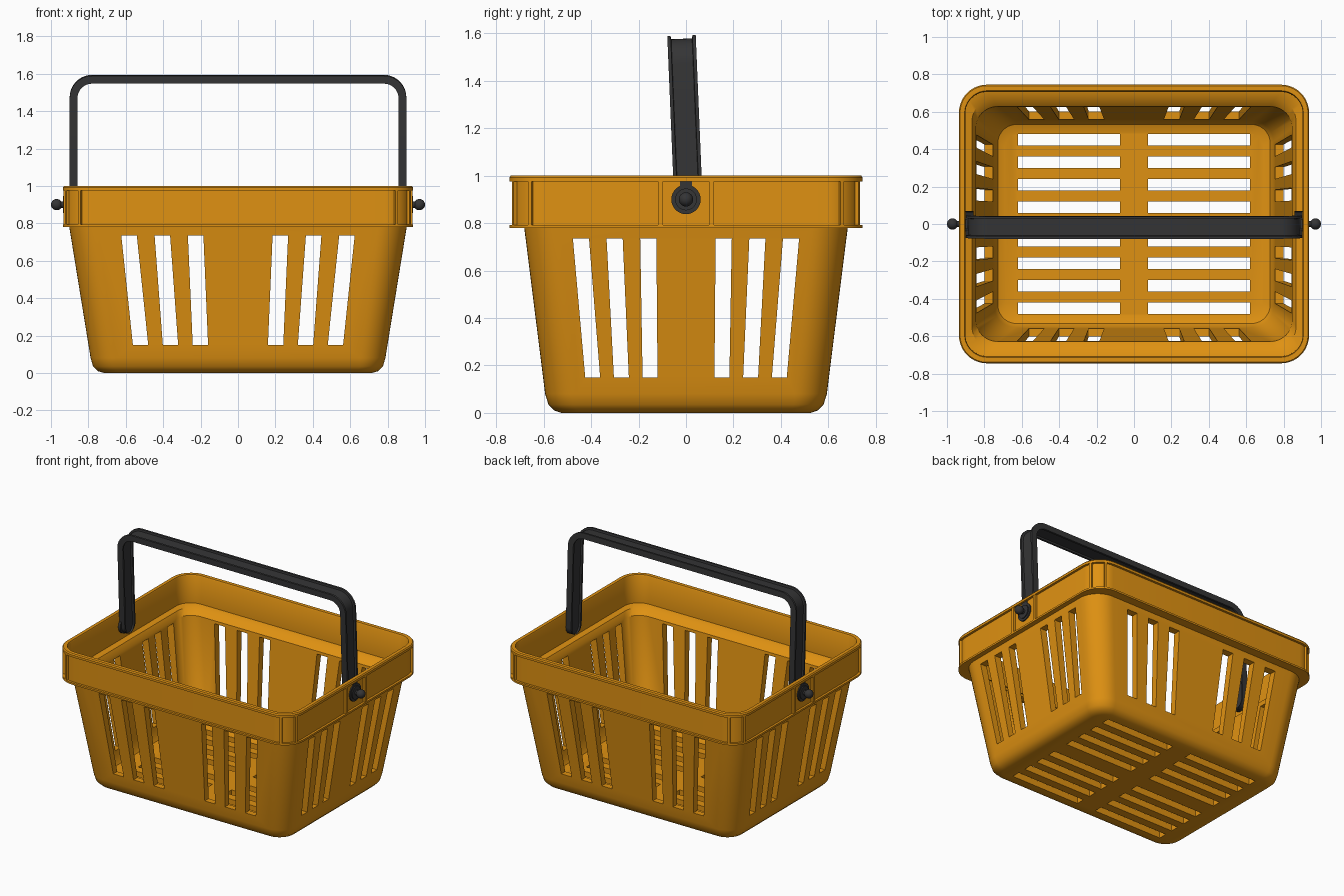
import bpy, bmesh, math
from mathutils import Matrix, Vector

if "Cube" in bpy.data.objects:
    bpy.data.objects.remove(bpy.data.objects["Cube"])


def material(name, rgb):
    m = bpy.data.materials.new(name)
    m.diffuse_color = (*rgb, 1)
    m.use_nodes = True
    m.node_tree.nodes["Principled BSDF"].inputs["Base Color"].default_value = m.diffuse_color
    return m


ORANGE = material("orange plastic", (0.74, 0.285, 0.006))
DARK = material("dark grey plastic", (0.035, 0.035, 0.036))


def make(name, bm, mat):
    bmesh.ops.recalc_face_normals(bm, faces=bm.faces)
    me = bpy.data.meshes.new(name)
    bm.to_mesh(me)
    bm.free()
    me.materials.append(mat)
    ob = bpy.data.objects.new(name, me)
    bpy.context.collection.objects.link(ob)
    return ob


def activate(ob):
    bpy.ops.object.select_all(action='DESELECT')
    ob.select_set(True)
    bpy.context.view_layer.objects.active = ob


def smooth(ob, angle=32):
    activate(ob)
    bpy.ops.object.shade_smooth_by_angle(angle=math.radians(angle))


def loft(bm, rings, cap=True):
    loops = [[bm.verts.new(p) for p in r] for r in rings]
    n = len(loops[0])
    for a, b in zip(loops, loops[1:]):
        for i in range(n):
            j = (i + 1) % n
            bm.faces.new((a[i], a[j], b[j], b[i]))
    if cap:
        bm.faces.new(loops[0][::-1])
        bm.faces.new(loops[-1])


def rounded_rect(hx, hy, r, z, seg=10):
    pts = []
    for q, (sx, sy) in enumerate([(1, 1), (-1, 1), (-1, -1), (1, -1)]):
        for i in range(seg + 1):
            a = math.pi / 2 * (q + i / seg)
            pts.append((sx * (hx - r) + r * math.cos(a), sy * (hy - r) + r * math.sin(a), z))
    return pts


def box(bm, size, loc, rot=0):
    m = Matrix.Translation(loc) @ Matrix.Rotation(rot, 4, 'Z') @ Matrix.Diagonal((*size, 1))
    bmesh.ops.create_cube(bm, size=1, matrix=m)


# Basket shell: one profile running up the outside, over the rim and down inside
profile = [
    (.715, .525, .09, 0), (.75, .555, .11, .010), (.775, .58, .125, .035), (.788, .594, .135, .08),
    (.902, .682, .15, .78), (.936, .745, .15, .78), (.936, .745, .15, .793), (.920, .729, .134, .793),
    (.920, .729, .134, .976), (.936, .745, .15, .976), (.936, .745, .15, .992), (.930, .739, .144, 1.0),
    (.906, .713, .122, 1.0), (.902, .708, .117, .992), (.902, .706, .115, .80), (.866, .666, .115, .79),
    (.846, .628, .115, .755), (.746, .552, .11, .09), (.728, .532, .10, .06), (.69, .49, .08, .045)]
bm = bmesh.new()
loft(bm, [rounded_rect(*p) for p in profile])
basket = make("basket_shell", bm, ORANGE)


# Cutters: leaning wall slots (each goes through both opposite walls) and floor slots
def wall_slot(bm, top, bottom, along_y):
    rings = []
    for d in (-1.1, 1.1):
        pts = [(bottom[0], .15), (bottom[1], .15), (top[1], .735), (top[0], .735)]
        rings.append([(d, u, z) if along_y else (u, d, z) for u, z in pts])
    loft(bm, rings)


long_bm, short_bm = bmesh.new(), bmesh.new()
for s in (-1, 1):
    for i in range(3):
        t, b = .185 + .178 * i, .16 + .16 * i
        wall_slot(long_bm, (s * t, s * (t + .083)), (s * b, s * (b + .082)), False)
        t, b = .125 + .142 * i, .12 + .121 * i
        wall_slot(short_bm, (s * t, s * (t + .068)), (s * b, s * (b + .063)), True)
    for y in (.09, .21, .33, .45):
        for sy in (-1, 1):
            box(long_bm, (.545, .06, .2), (s * .3475, sy * y, 0))

for name, cb in (("long_slot_cutter", long_bm), ("short_slot_cutter", short_bm)):
    cutter = make(name, cb, ORANGE)
    cutter.hide_render = True
    mod = basket.modifiers.new("slots", 'BOOLEAN')
    mod.operation = 'DIFFERENCE'
    mod.solver = 'EXACT'
    mod.object = cutter
    activate(basket)
    bpy.ops.object.modifier_apply(modifier=mod.name)
    bpy.data.objects.remove(cutter)
smooth(basket)

# Rim ribs: two on each corner and two beside each pivot
bm = bmesh.new()
for sx in (-1, 1):
    for sy in (-1, 1):
        for deg in (25, 65):
            a = math.radians(deg)
            x, y = .786 + .137 * math.cos(a), .595 + .137 * math.sin(a)
            box(bm, (.024, .016, .19), (sx * x, sy * y, .885), a * sx * sy)
        box(bm, (.024, .022, .19), (sx * .922, sy * .108, .885))
make("rim_ribs", bm, ORANGE)

# Handle: H-shaped section swept along a rounded arch
W = .06
path = []  # x, z, normal x, normal z, width factor
for i in range(7):  # rounded lower end
    a = math.pi / 2 * (1 - i / 6) * .93
    path.append((.9, -W * math.sin(a), 1, 0, math.cos(a)))
R, TOP = .12, .692
for i in range(11):
    a = math.pi / 2 * i / 10
    c, s = math.cos(a), math.sin(a)
    path.append((.9 - R + R * c, TOP - R + R * s, c, s, 1))
path += [(-x, z, -nx, nz, w) for x, z, nx, nz, w in reversed(path)]
section = [(0, -W), (0, -W + .014), (-.014, -W + .016), (-.014, W - .016), (0, W - .014), (0, W),
           (-.042, W), (-.042, W - .014), (-.030, W - .016), (-.030, -W + .016),
           (-.042, -W + .014), (-.042, -W)]
tilt = Matrix.Translation((0, .01, .9)) @ Matrix.Rotation(math.radians(2.4), 4, 'X')
bm = bmesh.new()
loft(bm, [[tilt @ Vector((x + nx * n, y * w, z + nz * n)) for n, y in section]
          for x, z, nx, nz, w in path])
smooth(make("handle", bm, DARK))

# Pivots: washer, stem, ball and the short neck above
for s, side in ((-1, "left"), (1, "right")):
    bm = bmesh.new()
    for r, x0, x1 in ((.062, .885, .928), (.046, .92, .935), (.017, .92, .97)):
        m = Matrix.Translation((s * (x0 + x1) / 2, 0, .9)) @ Matrix.Rotation(math.pi / 2, 4, 'Y')
        bmesh.ops.create_cone(bm, cap_ends=True, segments=32, radius1=r, radius2=r,
                              depth=x1 - x0, matrix=m)
    bmesh.ops.create_uvsphere(bm, u_segments=24, v_segments=16, radius=.03,
                              matrix=Matrix.Translation((s * .97, 0, .9)))
    box(bm, (.035, .052, .05), (s * .908, 0, .95))
    smooth(make(side + "_pivot", bm, DARK))
